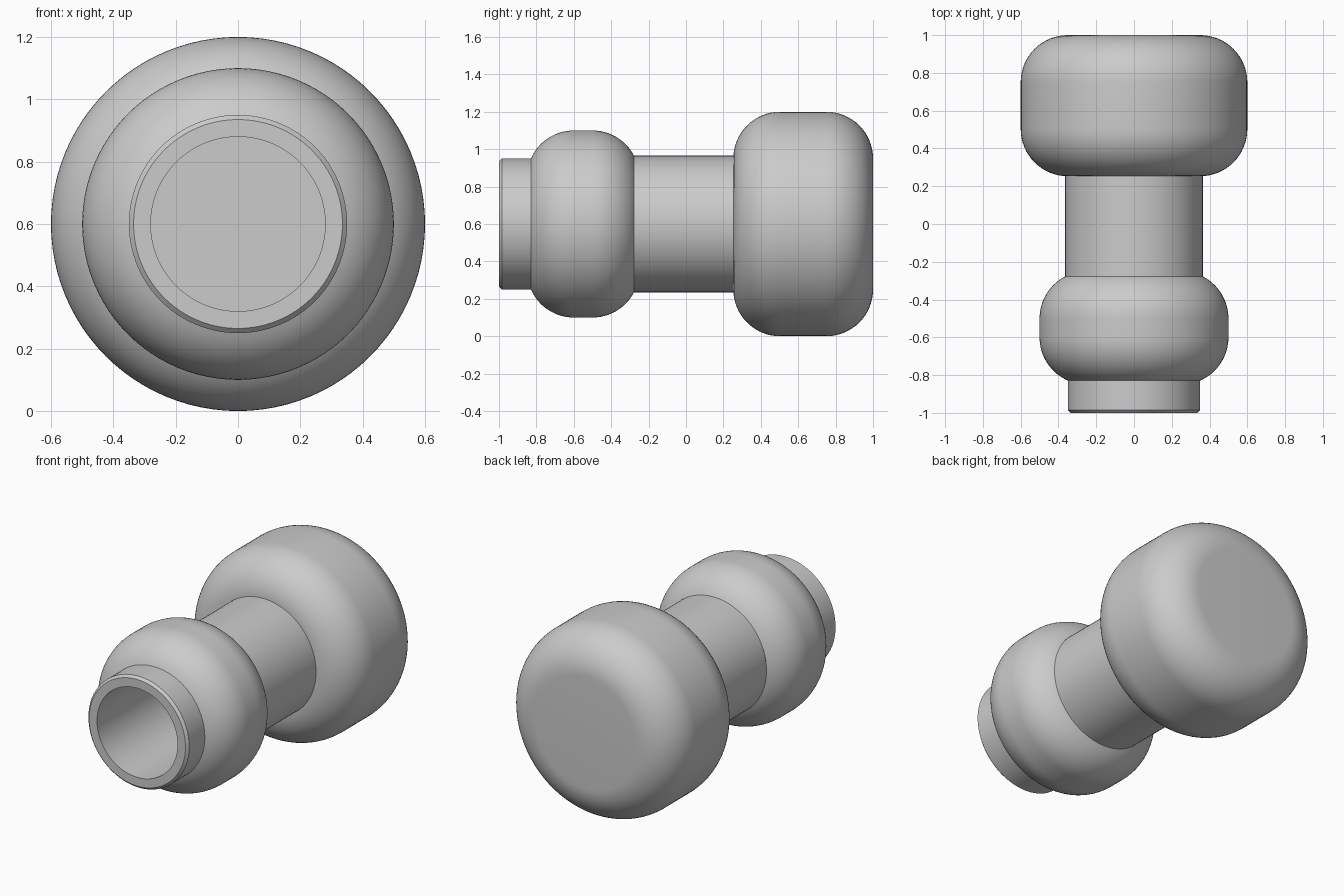
import bpy, bmesh
from math import sin, cos, pi, asin, radians

if "Cube" in bpy.data.objects:
    bpy.data.objects.remove(bpy.data.objects["Cube"])

AXIS_Z = 0.6
SIDES = 96


def arc(cy, cr, rad, a0, a1, n=16):
    """Fillet points (y, r); angle 0 points outward, 90 degrees towards +y."""
    return [(cy + rad * sin(a0 + (a1 - a0) * i / n),
             cr + rad * cos(a0 + (a1 - a0) * i / n)) for i in range(n + 1)]


def lathe(name, profile):
    """Revolve a (y, r) profile about the lengthwise y axis."""
    bm = bmesh.new()
    rings = [[bm.verts.new((r * cos(2 * pi * j / SIDES), y,
                            AXIS_Z + r * sin(2 * pi * j / SIDES)))
              for j in range(SIDES)] for y, r in profile]
    for a, b in zip(rings, rings[1:]):
        for j in range(SIDES):
            k = (j + 1) % SIDES
            bm.faces.new((a[j], b[j], b[k], a[k]))
    bmesh.ops.remove_doubles(bm, verts=bm.verts, dist=1e-5)
    mesh = bpy.data.meshes.new(name)
    bm.to_mesh(mesh)
    bm.free()
    obj = bpy.data.objects.new(name, mesh)
    bpy.context.collection.objects.link(obj)
    bpy.ops.object.select_all(action='DESELECT')
    obj.select_set(True)
    bpy.context.view_layer.objects.active = obj
    bpy.ops.object.shade_smooth_by_angle(angle=radians(30))
    return obj


FILLET, NECK, COLLAR, BORE = 0.25, 0.365, 0.35, 0.28

# Front collar with its chamfered lip and deep bore
lathe("collar", [(0.25, 0), (0.25, BORE), (-1, BORE), (-1, COLLAR - 0.015),
                 (-0.985, COLLAR), (-0.829, COLLAR)])

# Small rounded bulb, trimmed where the collar and shaft enter it
start = -(pi / 2 - asin((COLLAR - 0.25) / FILLET))
end = pi / 2 - asin((NECK - 0.25) / FILLET)
lathe("front_bulb", arc(-0.6, 0.25, FILLET, start, 0)
      + arc(-0.5, 0.25, FILLET, 0, end))

# Straight shaft between the bulbs
lathe("shaft", [(-0.278, NECK), (0.255, NECK)])

# Large rounded bulb with flat ends
lathe("rear_bulb", [(0.253, 0)] + arc(0.503, 0.35, FILLET, -pi / 2, 0)
      + arc(0.75, 0.35, FILLET, 0, pi / 2) + [(1.0, 0)])
